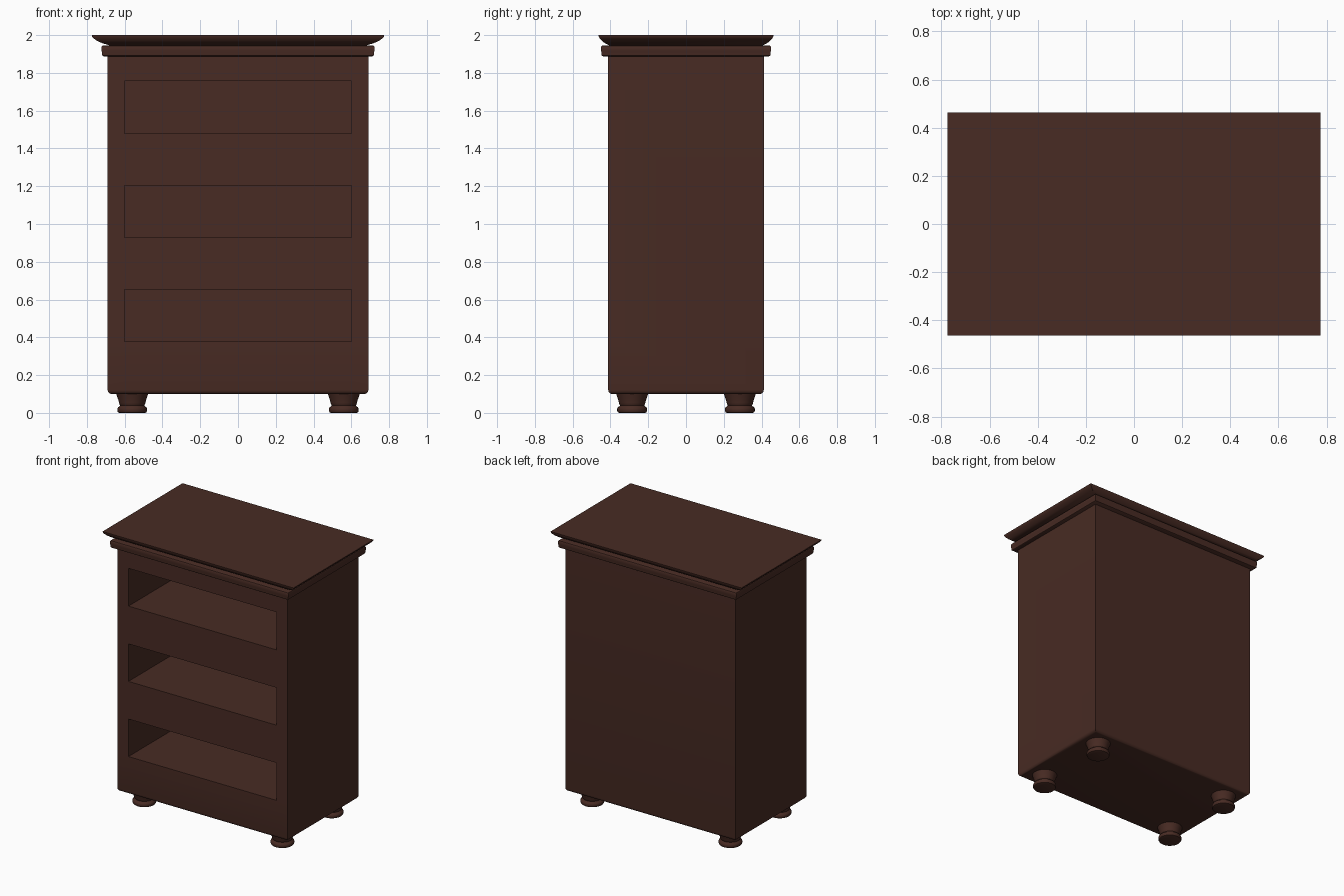
import bpy, bmesh, math
from mathutils import Vector

if "Cube" in bpy.data.objects:
    bpy.data.objects.remove(bpy.data.objects["Cube"])

wood = bpy.data.materials.new("dark brown wood")
wood.diffuse_color = (0.065, 0.024, 0.017, 1)
wood.use_nodes = True
wood.node_tree.nodes["Principled BSDF"].inputs["Base Color"].default_value = wood.diffuse_color


def finish(bm, name):
    bmesh.ops.recalc_face_normals(bm, faces=bm.faces)
    me = bpy.data.meshes.new(name)
    bm.to_mesh(me)
    bm.free()
    me.materials.append(wood)
    ob = bpy.data.objects.new(name, me)
    bpy.context.collection.objects.link(ob)
    bpy.ops.object.select_all(action='DESELECT')
    ob.select_set(True)
    bpy.context.view_layer.objects.active = ob
    bpy.ops.object.shade_smooth_by_angle(angle=math.radians(35))
    return ob


def skin(rings):
    """Closed mesh through stacked rings of points."""
    bm = bmesh.new()
    loops = [[bm.verts.new(p) for p in r] for r in rings]
    n = len(loops[0])
    for a, b in zip(loops, loops[1:]):
        for i in range(n):
            j = (i + 1) % n
            bm.faces.new((a[i], a[j], b[j], b[i]))
    bm.faces.new(loops[0][::-1])
    bm.faces.new(loops[-1])
    return bm


def rect(hx, hy, z):
    return [(-hx, -hy, z), (hx, -hy, z), (hx, hy, z), (-hx, hy, z)]


# cabinet body with rounded lower edge
W, D, R = 0.69, 0.412, 0.022
rings = []
for k in range(5):
    a = k / 4 * math.pi / 2
    inset = R * (1 - math.sin(a))
    rings.append(rect(W - inset, D - inset, 0.10 + R * (1 - math.cos(a))))
rings.append(rect(W, D, 1.90))
bm = skin(rings)

# cut the front face along the opening outlines
openings = [(0.377, 0.652), (0.928, 1.203), (1.48, 1.757)]
cuts = [((x, 0, 0), (1, 0, 0)) for x in (-0.6, 0.6)]
cuts += [((0, 0, z), (0, 0, 1)) for pair in openings for z in pair]


def is_front(f):
    return f.normal.y < -0.999 and abs(f.calc_center_median().y + D) < 1e-4


bmesh.ops.recalc_face_normals(bm, faces=bm.faces)
for co, no in cuts:
    faces = [f for f in bm.faces if is_front(f)]
    geom = faces + list({e for f in faces for e in f.edges}) + list({v for f in faces for v in f.verts})
    bmesh.ops.bisect_plane(bm, geom=geom, plane_co=co, plane_no=no)
    bm.normal_update()

# push the three drawer openings inward
for lo, hi in openings:
    hole = [f for f in bm.faces if is_front(f)
            and abs(f.calc_center_median().x) < 0.6 and lo < f.calc_center_median().z < hi]
    ext = bmesh.ops.extrude_face_region(bm, geom=hole)["geom"]
    verts = [g for g in ext if isinstance(g, bmesh.types.BMVert)]
    bmesh.ops.translate(bm, verts=verts, vec=Vector((0, 0.74, 0)))
    bmesh.ops.delete(bm, geom=[f for f in hole if f.is_valid], context='FACES_ONLY')
    bm.normal_update()
finish(bm, "cabinet_body")

# rounded moulding under the top
mould = [(0.712, 0.440, 1.888), (0.718, 0.446, 1.892), (0.720, 0.448, 1.900), (0.720, 0.448, 1.910),
         (0.723, 0.450, 1.918), (0.723, 0.450, 1.936), (0.720, 0.447, 1.942), (0.714, 0.441, 1.945)]
finish(skin([rect(*r) for r in mould]), "moulding")

# flared top board
top = [(0.675, 0.403, 1.944), (0.695, 0.415, 1.950), (0.720, 0.430, 1.958), (0.745, 0.445, 1.969),
       (0.764, 0.456, 1.982), (0.773, 0.462, 1.993), (0.774, 0.463, 2.0)]
finish(skin([rect(*r) for r in top]), "top_board")

# turned feet
foot = [(0.068, 0.0), (0.075, 0.003), (0.079, 0.010), (0.079, 0.022), (0.075, 0.030), (0.066, 0.036),
        (0.064, 0.040), (0.068, 0.046), (0.070, 0.055), (0.074, 0.070), (0.081, 0.090), (0.085, 0.102)]
N = 32
for sx, side in ((-1, "left"), (1, "right")):
    for sy, end in ((-1, "front"), (1, "back")):
        rings = [[(sx * 0.56 + r * math.cos(2 * math.pi * i / N),
                   sy * 0.285 + r * math.sin(2 * math.pi * i / N), z) for i in range(N)] for r, z in foot]
        finish(skin(rings), f"{end}_{side}_foot")
